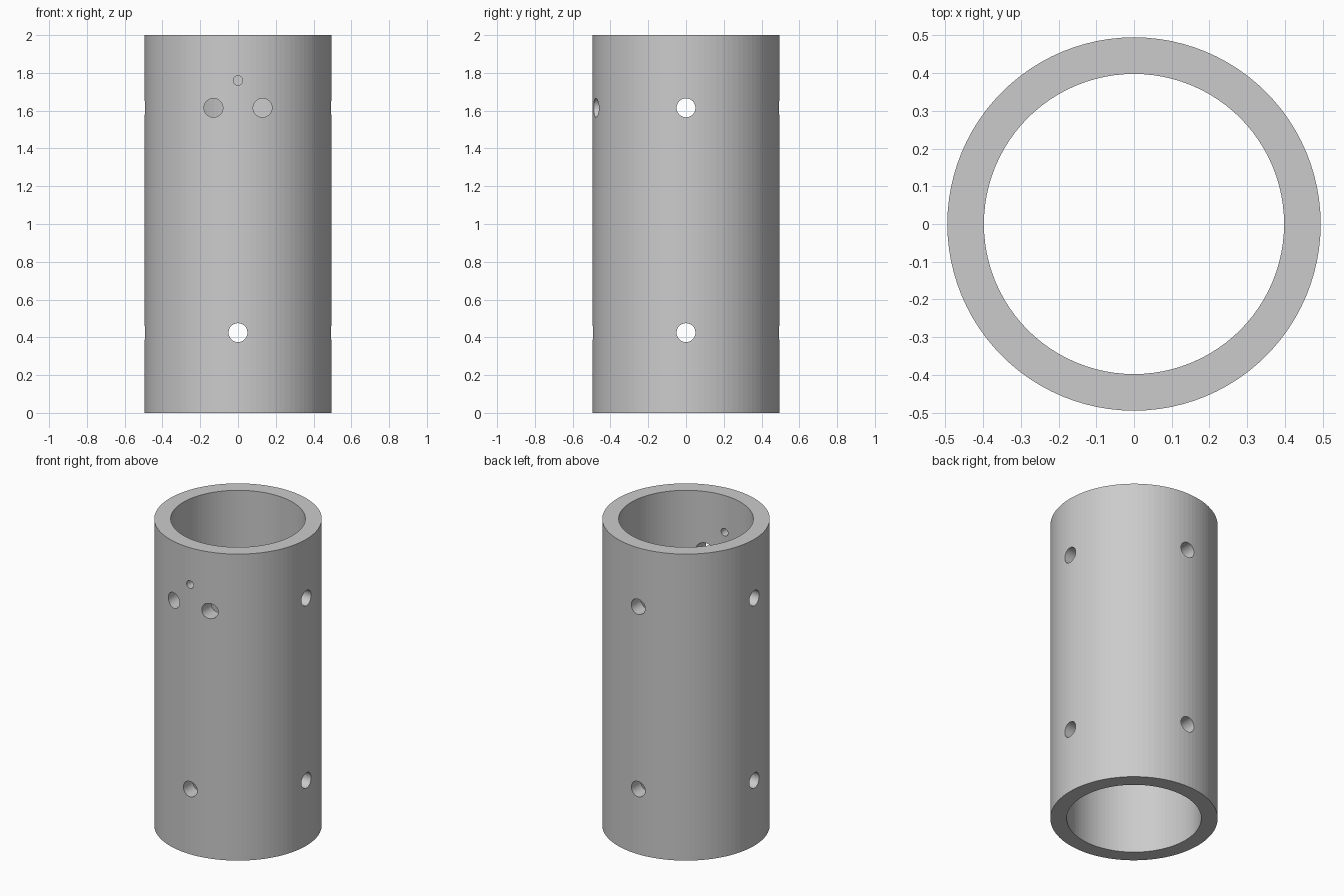
import bpy
import math

cube = bpy.data.objects.get("Cube")
if cube:
    bpy.data.objects.remove(cube, do_unlink=True)

HEIGHT = 2.0
OUTER, INNER = 0.495, 0.398
LOW, HIGH, SMALL = 0.425, 1.615, 1.76

grey = bpy.data.materials.new("light_grey")
grey.use_nodes = True
colour = (0.6, 0.6, 0.6, 1)
grey.diffuse_color = colour
grey.node_tree.nodes["Principled BSDF"].inputs["Base Color"].default_value = colour


def cylinder(name, radius, depth, location, rotation=(0, 0, 0), sides=96):
    bpy.ops.mesh.primitive_cylinder_add(vertices=sides, radius=radius, depth=depth,
                                        location=location, rotation=rotation)
    obj = bpy.context.object
    obj.name = name
    obj.data.materials.append(grey)
    return obj


def drill(name, radius, x, y, z, along):
    """Cutter through one wall of the tube, along the x or y axis."""
    turn = (0, math.pi / 2, 0) if along == "x" else (math.pi / 2, 0, 0)
    return cylinder(name, radius, 0.4, (x, y, z), turn, 48)


# Tube wall
tube = cylinder("tube", OUTER, HEIGHT, (0, 0, HEIGHT / 2))
cutters = [cylinder("bore_cutter", INNER, HEIGHT + 0.2, (0, 0, HEIGHT / 2))]

# Side holes, low and high, and the back pair
for z in (LOW, HIGH):
    for side in (-1, 1):
        cutters.append(drill("side_hole_cutter", 0.05, side * 0.45, 0, z, "x"))
    cutters.append(drill("back_hole_cutter", 0.05, 0, 0.45, z, "y"))

# Front holes: one low, a high pair, and a small one above
cutters.append(drill("front_hole_cutter", 0.05, 0, -0.45, LOW, "y"))
for side in (-1, 1):
    cutters.append(drill("front_pair_cutter", 0.05, side * 0.13, -0.45, HIGH, "y"))
cutters.append(drill("small_hole_cutter", 0.025, 0, -0.45, SMALL, "y"))

# Cut the bore and holes, then drop the cutters
bpy.ops.object.select_all(action="DESELECT")
tube.select_set(True)
bpy.context.view_layer.objects.active = tube
for cutter in cutters:
    cutter.hide_render = True
    mod = tube.modifiers.new("cut", "BOOLEAN")
    mod.operation = "DIFFERENCE"
    mod.solver = "EXACT"
    mod.object = cutter
    bpy.ops.object.modifier_apply(modifier=mod.name)
for cutter in cutters:
    bpy.data.objects.remove(cutter, do_unlink=True)
